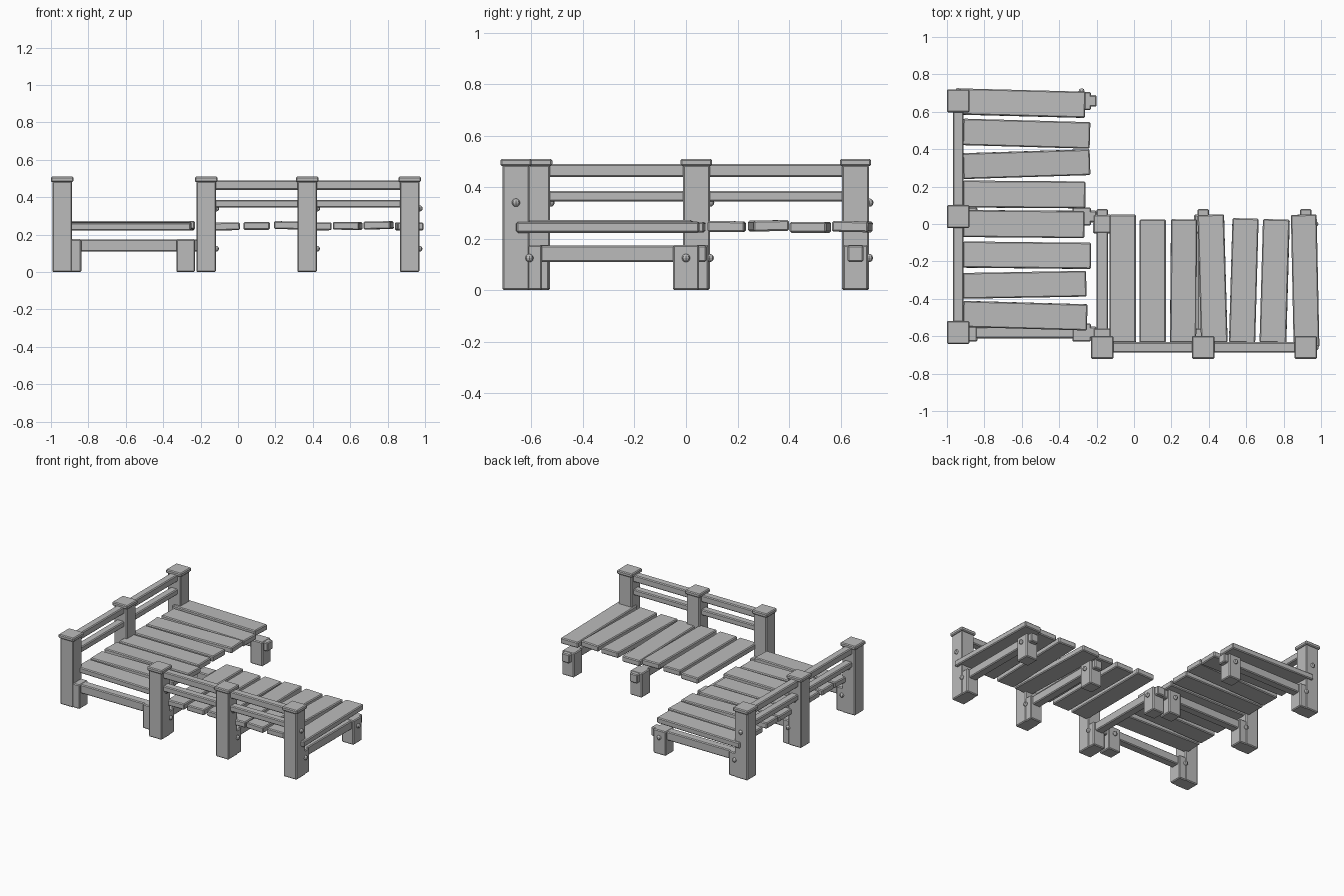
import bpy
import bmesh
from math import radians
from mathutils import Matrix, Vector

default_cube = bpy.data.objects.get("Cube")
if default_cube:
    bpy.data.objects.remove(default_cube)

# Single flat colour
grey = bpy.data.materials.new("weathered_grey")
grey.use_nodes = True
colour = (0.5, 0.5, 0.5, 1)
grey.diffuse_color = colour
grey.node_tree.nodes["Principled BSDF"].inputs["Base Color"].default_value = colour


def finish(name, bm, frame):
    """Place a part in its section and add it to the scene."""
    bm.transform(frame)
    bmesh.ops.recalc_face_normals(bm, faces=bm.faces)
    mesh = bpy.data.meshes.new(name)
    bm.to_mesh(mesh)
    bm.free()
    mesh.materials.append(grey)
    bpy.context.collection.objects.link(bpy.data.objects.new(name, mesh))


def box(name, frame, centre, size, bevel=0.006, yaw=0, roll=0):
    bm = bmesh.new()
    bmesh.ops.create_cube(bm, size=1)
    bmesh.ops.scale(bm, vec=size, verts=bm.verts)
    bmesh.ops.bevel(bm, geom=bm.edges[:], offset=bevel, segments=1,
                    affect='EDGES', profile=0.5)
    turn = Matrix.Rotation(radians(yaw), 4, 'Z') @ Matrix.Rotation(radians(roll), 4, 'Y')
    bm.transform(Matrix.Translation(centre) @ turn)
    finish(name, bm, frame)


def bolt(name, frame, u, v, z):
    bm = bmesh.new()
    bmesh.ops.create_uvsphere(bm, u_segments=8, v_segments=6, radius=0.016)
    bm.transform(Matrix.Translation((u, v, z)))
    finish(name, bm, frame)


def section(side, frame, posts, planks):
    """Local x runs along the railing, local y runs out across the planks."""
    for i, u in enumerate(posts):
        tag = f"{side}_{i + 1}"
        # Tall railing post with cap
        box("tall_post_" + tag, frame, (u, 0, 0.243), (0.105, 0.105, 0.486))
        box("post_cap_" + tag, frame, (u, 0, 0.496), (0.122, 0.122, 0.028))
        # Short supports joined by a cross beam that pokes through
        for label, v in (("inner", 0.052), ("outer", 0.66)):
            box(f"{label}_support_{tag}", frame, (u, v, 0.088), (0.096, 0.1, 0.176))
            bolt(f"{label}_bolt_{tag}", frame, u + 0.052, v, 0.125)
        box("cross_beam_" + tag, frame, (u, 0.38, 0.142), (0.062, 0.72, 0.064))
        bolt("rail_bolt_" + tag, frame, u + 0.054, 0, 0.34)

    # Two rails between each pair of posts
    for a, b in zip(posts, posts[1:]):
        for label, z, height in (("top", 0.465, 0.05), ("lower", 0.365, 0.042)):
            box(f"{label}_rail_{side}", frame, ((a + b) / 2, 0, z),
                (b - a, 0.056, height))

    # Uneven deck planks: centre, width, end and yaw
    for i, (u, width, end, yaw) in enumerate(planks):
        start = 0.0 if i == len(planks) - 1 else 0.025
        drop = 0.003 * (i % 3 - 1)
        box(f"plank_{side}_{i + 1}", frame, (u, (start + end) / 2, 0.247 + drop),
            (width, end - start, 0.042), 0.006, yaw, (i * 2 % 5 - 2) * 0.6)


# Front section runs along x
front = Matrix.Translation(Vector((0.37, -0.66, 0)))
section("front", front, (-0.54, 0, 0.548), [
    (-0.43, 0.14, 0.71, 0), (-0.27, 0.14, 0.685, 0), (-0.105, 0.14, 0.685, -0.5),
    (0.05, 0.142, 0.71, 1.6), (0.217, 0.14, 0.69, -1.6),
    (0.382, 0.143, 0.685, -1.6), (0.545, 0.138, 0.71, 1.2)])

# Side section runs along y, with the two axes exchanged
swap = Matrix(((0, 1, 0, 0), (1, 0, 0, 0), (0, 0, 1, 0), (0, 0, 0, 1)))
right = Matrix.Translation(Vector((-0.94, 0.04, 0))) @ swap
section("right", right, (-0.62, 0, 0.618), [
    (-0.53, 0.14, 0.69, 1.6), (-0.365, 0.138, 0.685, -1),
    (-0.207, 0.14, 0.71, 0.6), (-0.04, 0.145, 0.675, 0.5),
    (0.118, 0.144, 0.68, 0.4), (0.28, 0.138, 0.705, -1.8),
    (0.443, 0.142, 0.705, 1.6), (0.606, 0.14, 0.68, 1.5)])
